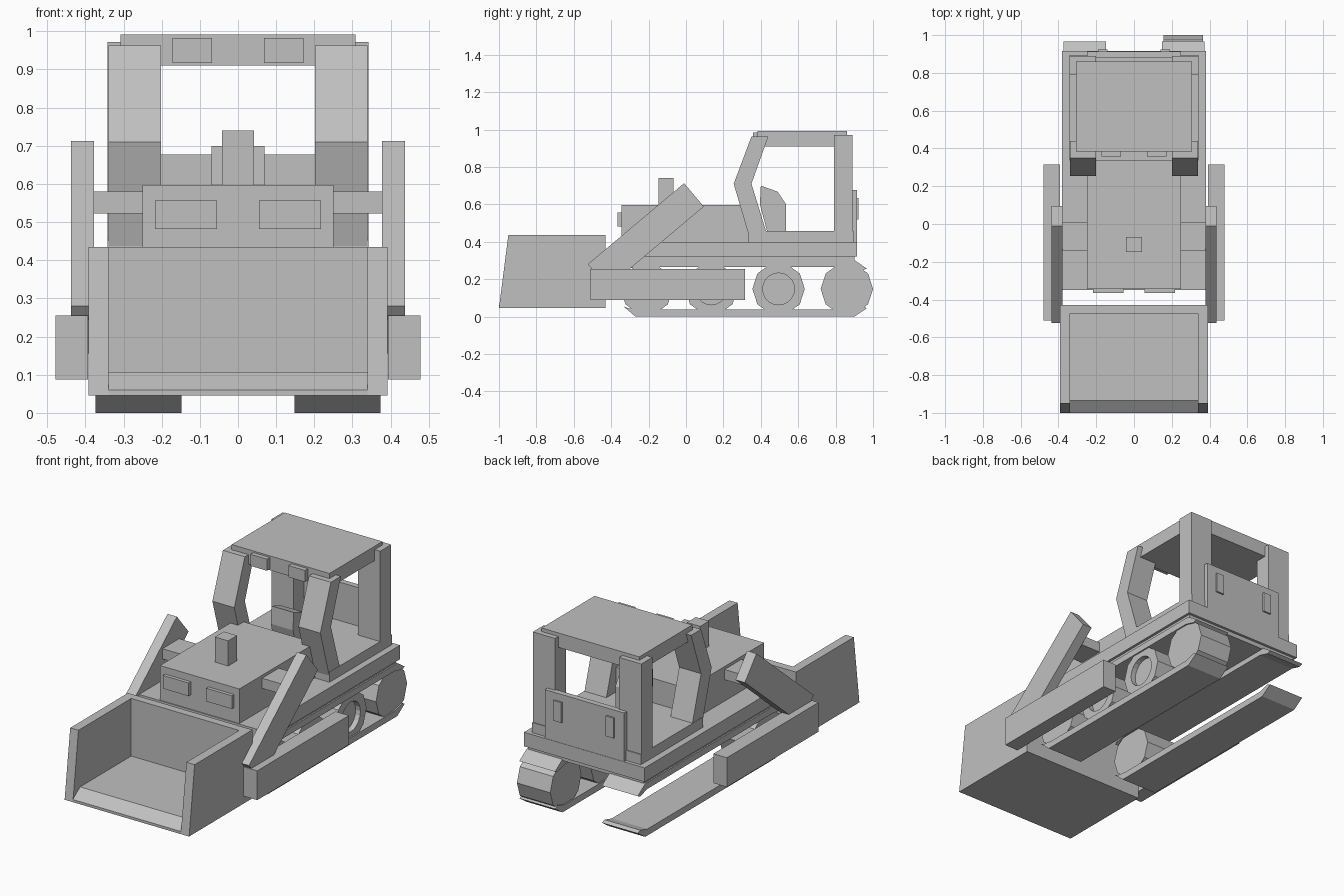
import bpy, bmesh, math

if "Cube" in bpy.data.objects:
    bpy.data.objects.remove(bpy.data.objects["Cube"])

grey = bpy.data.materials.new("plain grey")
grey.diffuse_color = (0.53, 0.53, 0.53, 1)
grey.use_nodes = True
grey.node_tree.nodes["Principled BSDF"].inputs["Base Color"].default_value = grey.diffuse_color


def finish(name, bm):
    bmesh.ops.recalc_face_normals(bm, faces=bm.faces[:])
    mesh = bpy.data.meshes.new(name)
    bm.to_mesh(mesh)
    bm.free()
    mesh.materials.append(grey)
    ob = bpy.data.objects.new(name, mesh)
    bpy.context.collection.objects.link(ob)
    return ob


def profile(name, x0, x1, pts):
    """Extrude a (y, z) outline from x0 to x1."""
    bm = bmesh.new()
    face = bm.faces.new([bm.verts.new((x0, y, z)) for y, z in pts])
    geom = bmesh.ops.extrude_face_region(bm, geom=[face])["geom"]
    moved = [g for g in geom if isinstance(g, bmesh.types.BMVert)]
    bmesh.ops.translate(bm, verts=moved, vec=(x1 - x0, 0, 0))
    return finish(name, bm)


def box(name, x0, x1, y0, y1, z0, z1):
    return profile(name, x0, x1, [(y0, z0), (y1, z0), (y1, z1), (y0, z1)])


def pair(make, name, x0, x1, *args):
    """Build the same part on both sides."""
    make("right_" + name, x0, x1, *args)
    make("left_" + name, -x1, -x0, *args)


def wheel(name, side, y, z=0.148):
    """Ten-sided roller with a round recess in its outer face."""
    bm = bmesh.new()

    def ring(x, r, n):
        vs = [bm.verts.new((side * x, y + r * math.cos(2 * math.pi * i / n),
                            z + r * math.sin(2 * math.pi * i / n))) for i in range(n)]
        return vs, [bm.edges.new((vs[i], vs[(i + 1) % n])) for i in range(n)]

    rings = [ring(0.155, 0.14, 10), ring(0.365, 0.14, 10),
             ring(0.365, 0.085, 20), ring(0.335, 0.085, 20)]
    for a, b in zip(rings, rings[1:]):
        bmesh.ops.bridge_loops(bm, edges=a[1] + b[1])
    bm.faces.new(rings[0][0])
    bm.faces.new(rings[-1][0])
    finish(name, bm)


# chassis
box("chassis", -0.38, 0.38, -0.35, 0.915, 0.32, 0.40)
box("chassis_underside", -0.365, 0.365, -0.30, 0.90, 0.295, 0.32)

# tracks: lower plate with upturned tips, upper plate is its mirror
track = [(-0.27, 0), (0.90, 0), (0.967, 0.045), (0.945, 0.055), (0.88, 0.037),
         (-0.25, 0.037), (-0.31, 0.045), (-0.335, 0.055)]
pair(profile, "lower_track", 0.148, 0.373, track)
pair(profile, "upper_track", 0.148, 0.373, [(y, 0.302 - z) for y, z in track])

# rollers: four on the right, only the front one on the left
for i, y in enumerate((-0.21, 0.135, 0.495, 0.86)):
    wheel(f"right_roller_{i + 1}", 1, y)
wheel("left_roller_1", -1, -0.21)

# engine hood, headlights, exhaust
box("hood", -0.25, 0.25, -0.345, 0.34, 0.39, 0.597)
pair(box, "headlight", 0.055, 0.217, -0.365, -0.34, 0.482, 0.557)
box("exhaust", -0.042, 0.042, -0.148, -0.068, 0.59, 0.74)

# bucket
side = [(-1.0, 0.045), (-0.43, 0.045), (-0.43, 0.435), (-0.95, 0.435)]
pair(profile, "bucket_side", 0.34, 0.392, side)
profile("bucket_floor", -0.34, 0.34,
        [(-1.0, 0.045), (-0.43, 0.045), (-0.43, 0.107), (-0.935, 0.107), (-1.0, 0.06)])
box("bucket_back", -0.34, 0.34, -0.475, -0.43, 0.10, 0.435)

# push beams, diagonal lift arms and the crossbar between them
pair(box, "push_beam", 0.393, 0.478, -0.51, 0.315, 0.088, 0.255)
pair(profile, "lift_arm", 0.378, 0.437,
     [(-0.525, 0.28), (-0.01, 0.713), (0.095, 0.588), (-0.42, 0.155)])
box("arm_crossbar", -0.38, 0.38, -0.14, 0.01, 0.522, 0.58)

# cab
box("cab_base", -0.342, 0.342, 0.335, 0.895, 0.39, 0.458)
pair(profile, "front_pillar", 0.202, 0.34,
     [(0.34, 0.42), (0.43, 0.45), (0.35, 0.71), (0.44, 0.963), (0.35, 0.963), (0.255, 0.71)])
pair(box, "rear_pillar", 0.202, 0.342, 0.79, 0.89, 0.40, 0.972)
box("roof", -0.308, 0.308, 0.383, 0.86, 0.91, 0.992)
pair(box, "roof_light", 0.068, 0.172, 0.357, 0.39, 0.917, 0.983)
profile("seat", -0.07, 0.07,
        [(0.435, 0.45), (0.535, 0.45), (0.535, 0.60), (0.49, 0.668), (0.40, 0.70), (0.395, 0.60)])

# rear panel and tail lights
box("rear_panel", -0.25, 0.25, 0.88, 0.913, 0.40, 0.677)
pair(box, "tail_light", 0.14, 0.19, 0.91, 0.923, 0.52, 0.635)
